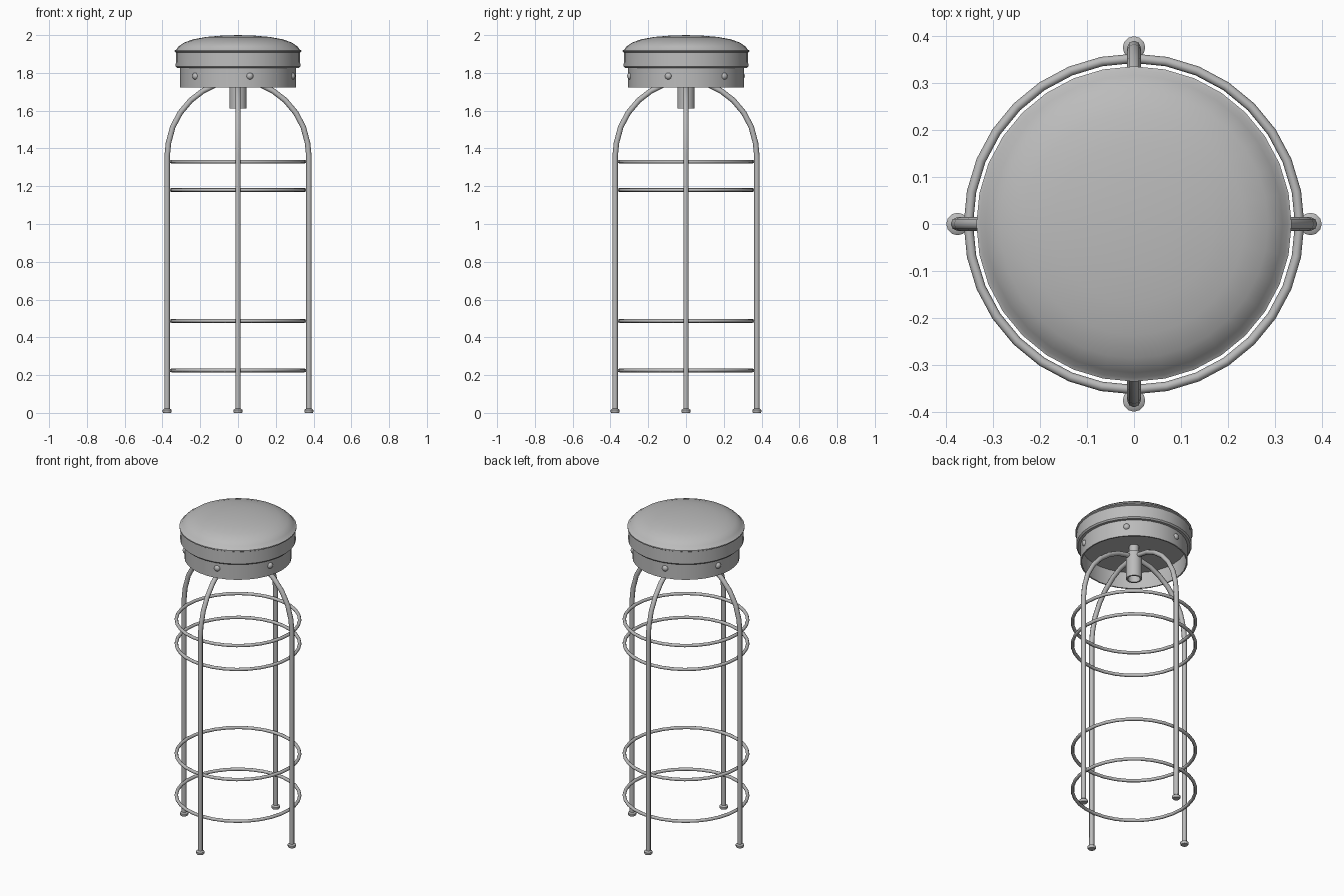
import bpy, bmesh, math
from mathutils import Vector

old = bpy.data.objects.get("Cube")
if old:
    bpy.data.objects.remove(old, do_unlink=True)

# One plain grey for everything
grey = bpy.data.materials.new("plain_grey")
grey.use_nodes = True
colour = (0.5, 0.5, 0.5, 1)
grey.diffuse_color = colour
grey.node_tree.nodes["Principled BSDF"].inputs["Base Color"].default_value = colour


def finish(obj, angle=40):
    obj.data.materials.clear()
    obj.data.materials.append(grey)
    bpy.ops.object.select_all(action="DESELECT")
    obj.select_set(True)
    bpy.context.view_layer.objects.active = obj
    bpy.ops.object.shade_smooth_by_angle(angle=math.radians(angle))
    return obj


def lathe(name, profile, sides, at=(0, 0, 0), angle=40):
    """Spin a (radius, height) profile around z."""
    bm = bmesh.new()
    verts = [bm.verts.new((r, 0, z)) for r, z in profile]
    edges = [bm.edges.new(pair) for pair in zip(verts, verts[1:])]
    bmesh.ops.spin(bm, geom=verts + edges, axis=(0, 0, 1), cent=(0, 0, 0),
                   angle=math.tau, steps=sides, use_duplicate=False)
    bmesh.ops.remove_doubles(bm, verts=bm.verts, dist=0.0005)
    bmesh.ops.recalc_face_normals(bm, faces=bm.faces)
    mesh = bpy.data.meshes.new(name)
    bm.to_mesh(mesh)
    bm.free()
    obj = bpy.data.objects.new(name, mesh)
    obj.location = at
    bpy.context.collection.objects.link(obj)
    return finish(obj, angle)


def tube(name, points, radius):
    """Round bar along a path, turned into a mesh."""
    curve = bpy.data.curves.new(name, "CURVE")
    curve.dimensions = "3D"
    curve.bevel_depth = radius
    curve.bevel_resolution = 2
    curve.use_fill_caps = True
    spline = curve.splines.new("POLY")
    spline.points.add(len(points) - 1)
    for p, co in zip(spline.points, points):
        p.co = (*co, 1)
    obj = bpy.data.objects.new(name, curve)
    bpy.context.collection.objects.link(obj)
    bpy.ops.object.select_all(action="DESELECT")
    obj.select_set(True)
    bpy.context.view_layer.objects.active = obj
    bpy.ops.object.convert(target="MESH")
    return finish(bpy.context.view_layer.objects.active, 50)


# Padded seat with a piped edge and a domed top
lathe("seat_cushion", [
    (0, 1.825), (0.322, 1.825), (0.33, 1.833), (0.328, 1.908),
    (0.335, 1.912), (0.335, 1.919), (0.327, 1.923), (0.316, 1.939),
    (0.285, 1.961), (0.235, 1.978), (0.17, 1.99), (0.09, 1.997), (0, 2)], 32)

# Hollow metal skirt below the seat
lathe("seat_skirt", [
    (0.298, 1.826), (0.306, 1.826), (0.306, 1.722), (0.298, 1.722),
    (0.298, 1.826)], 32)

# Six domed screws around the skirt
for i in range(6):
    a = math.radians(-78 + 60 * i)
    screw = lathe("skirt_screw", [(0, 0), (0.019, 0), (0.017, 0.007),
                                  (0.01, 0.013), (0, 0.015)], 10, angle=60)
    out = Vector((math.cos(a), math.sin(a), 0))
    screw.location = out * 0.303 + Vector((0, 0, 1.783))
    screw.rotation_euler = out.to_track_quat("Z", "Y").to_euler()

# Centre hub, open at the bottom, with a thin spindle up to the seat
lathe("centre_hub", [
    (0, 1.70), (0.036, 1.70), (0.036, 1.612), (0.046, 1.612),
    (0.046, 1.775), (0.028, 1.785), (0.028, 1.826), (0, 1.826)], 16)

# Four legs that arch into the hub, each on a small foot
arch = [(0.375, 1.36), (0.368, 1.43), (0.345, 1.515), (0.305, 1.59),
        (0.25, 1.655), (0.185, 1.705), (0.12, 1.737), (0.03, 1.755)]
for i, side in enumerate(("left", "back", "right", "front")):
    a = i * math.pi / 2
    c, s = round(math.cos(a)), round(math.sin(a))
    tube(side + "_leg", [(r * c, r * s, z) for r, z in [(0.375, 0.01)] + arch], 0.0145)
    lathe(side + "_foot", [(0, 0), (0.021, 0), (0.024, 0.005), (0.024, 0.016),
                           (0.016, 0.022), (0, 0.022)], 12, (0.375 * c, 0.375 * s, 0))

# Four hoops just inside the legs
for name, z in (("upper_hoop", 1.33), ("upper_middle_hoop", 1.18),
                ("lower_middle_hoop", 0.487), ("lower_hoop", 0.225)):
    bpy.ops.mesh.primitive_torus_add(major_segments=32, minor_segments=8,
                                     major_radius=0.352, minor_radius=0.01,
                                     location=(0, 0, z))
    hoop = bpy.context.object
    hoop.name = name
    finish(hoop, 50)
